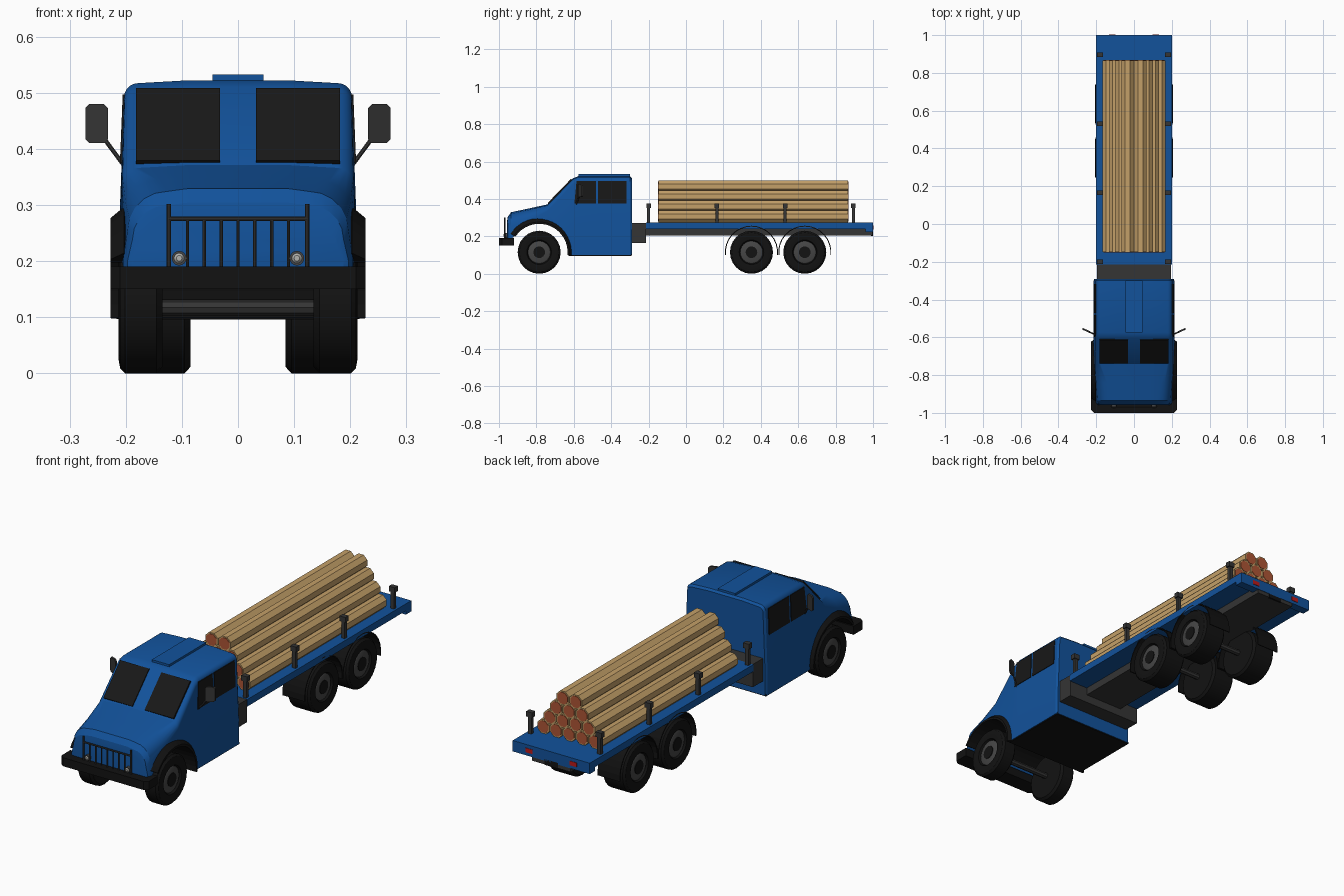
import bpy, bmesh
from math import sin, cos, pi, radians
from mathutils import Vector

if "Cube" in bpy.data.objects:
    bpy.data.objects.remove(bpy.data.objects["Cube"])


def material(name, rgb):
    m = bpy.data.materials.new(name)
    m.diffuse_color = (*rgb, 1)
    m.use_nodes = True
    m.node_tree.nodes["Principled BSDF"].inputs["Base Color"].default_value = m.diffuse_color
    return m


BLUE = material("blue_paint", (0.006, 0.085, 0.33))
BLACK = material("black_rubber", (0.006, 0.006, 0.006))
GLASS = material("dark_glass", (0.009, 0.009, 0.009))
DARK = material("dark_metal", (0.035, 0.035, 0.035))
HUB = material("hub_grey", (0.06, 0.06, 0.06))
LAMP = material("lamp_glass", (0.45, 0.45, 0.42))
RED = material("tail_red", (0.5, 0.01, 0.01))
BARK = material("log_bark", (0.55, 0.35, 0.14))
CUT = material("log_cut", (0.42, 0.09, 0.035))


def loft(name, rings, mat, smooth=False):
    """Skin a list of closed rings and cap both ends."""
    bm = bmesh.new()
    vs = [[bm.verts.new(p) for p in r] for r in rings]
    n = len(rings[0])
    for a, b in zip(vs, vs[1:]):
        for i in range(n):
            j = (i + 1) % n
            bm.faces.new((a[i], a[j], b[j], b[i]))
    bm.faces.new(vs[0][::-1])
    bm.faces.new(vs[-1])
    bmesh.ops.recalc_face_normals(bm, faces=bm.faces)
    me = bpy.data.meshes.new(name)
    bm.to_mesh(me)
    bm.free()
    ob = bpy.data.objects.new(name, me)
    bpy.context.collection.objects.link(ob)
    me.materials.append(mat)
    if smooth:
        bpy.ops.object.select_all(action='DESELECT')
        ob.select_set(True)
        bpy.context.view_layer.objects.active = ob
        bpy.ops.object.shade_smooth_by_angle(angle=radians(30))
    return ob


def box(name, x, y, z, mat):
    rings = [[(x[0], y[0], k), (x[1], y[0], k), (x[1], y[1], k), (x[0], y[1], k)] for k in z]
    return loft(name, rings, mat)


def panel(name, pts, offset, mat):
    return loft(name, [pts, [tuple(Vector(p) + Vector(offset)) for p in pts]], mat)


def turned(name, profile, y, z, mat, n=24, axis='x'):
    """Revolve (position, radius) pairs about an x or y axis."""
    rings = []
    for u, r in profile:
        c = [(r * cos(2 * pi * i / n), r * sin(2 * pi * i / n)) for i in range(n)]
        if axis == 'x':
            rings.append([(u, y + a, z + b) for a, b in c])
        else:
            rings.append([(y + a, u, z + b) for a, b in c])
    return loft(name, rings, mat, True)


def tube(name, a, b, r, mat, n=8):
    a, b = Vector(a), Vector(b)
    q = (b - a).to_track_quat('Z', 'Y')
    c = [q @ Vector((r * cos(2 * pi * i / n), r * sin(2 * pi * i / n), 0)) for i in range(n)]
    return loft(name, [[tuple(p + v) for v in c] for p in (a, b)], mat, True)


# Cab: sections (y, top z, top half width, lower half width, corner radius)
def cab_section(y, t, wt, wb, r):
    half = [(wb, 0.10), (wb, 0.20)]
    for i in range(6):
        a = i * pi / 10
        half.append((wt - r + r * cos(a), t - 0.006 - r + r * sin(a)))
    half.append((0.09, t - 0.001))
    return [(x, y, z) for x, z in half] + [(-x, y, z) for x, z in half[::-1]]


stations = [(-0.958, 0.275, 0.180, 0.188, 0.05), (-0.953, 0.305, 0.188, 0.197, 0.06),
            (-0.935, 0.330, 0.197, 0.205, 0.07), (-0.84, 0.350, 0.203, 0.210, 0.06),
            (-0.74, 0.372, 0.207, 0.213, 0.03), (-0.605, 0.511, 0.203, 0.214, 0.025),
            (-0.575, 0.523, 0.203, 0.214, 0.025), (-0.30, 0.523, 0.203, 0.214, 0.025),
            (-0.29, 0.514, 0.197, 0.208, 0.022)]
cab = loft("cab", [cab_section(*s) for s in stations], BLUE)

# Wheel arch opening
WY, WZ, WR = -0.785, 0.115, 0.115
arch = [(WY + 0.16 * cos(radians(a)), WZ + 0.16 * sin(radians(a))) for a in range(0, 160, 10)]
cut = [(-0.625, 0.0)] + arch + [(-0.94, 0.187), (-1.1, 0.187), (-1.1, 0.0)]
cutter = loft("arch_cutter", [[(x, y, z) for y, z in cut] for x in (-0.4, 0.4)], BLUE)
cutter.hide_render = True
mod = cab.modifiers.new("arch", 'BOOLEAN')
mod.operation, mod.object, mod.solver = 'DIFFERENCE', cutter, 'EXACT'
bpy.ops.object.select_all(action='DESELECT')
bpy.context.view_layer.objects.active = cab
cab.select_set(True)
bpy.ops.object.modifier_apply(modifier=mod.name)
bpy.data.objects.remove(cutter)
bpy.ops.object.shade_smooth_by_angle(angle=radians(25))

# Fender flare and liner, roof panel, sill
section = [(-0.227, 0.152), (0.227, 0.152), (0.227, 0.162), (0.203, 0.182), (0.190, 0.161),
           (-0.190, 0.161), (-0.203, 0.182), (-0.227, 0.162)]
loft("fender_flare", [[(x, WY + r * cos(radians(a)), WZ + r * sin(radians(a))) for x, r in section]
                      for a in range(-6, 156, 9)], BLACK)
box("roof_panel", (-0.045, 0.045), (-0.575, -0.30), (0.51, 0.532), BLUE)
box("cab_sill", (-0.211, 0.211), (-0.625, -0.292), (0.096, 0.106), BLACK)

# Bumper and grille guard
loft("bumper", [[(-0.227, -0.92, z), (-0.227, -0.985, z), (-0.21, -1.0, z), (0.21, -1.0, z),
                 (0.227, -0.985, z), (0.227, -0.92, z)] for z in (0.15, 0.19)], BLACK)
for i in range(-3, 4):
    tube("guard_bar", (i * 0.03, -0.97, 0.185), (i * 0.03, -0.97, 0.275), 0.003, DARK)
tube("guard_rail", (-0.123, -0.97, 0.275), (0.123, -0.97, 0.275), 0.004, DARK)

# Windscreen, side windows, mirrors, headlights
for s in (-1, 1):
    tube("guard_post", (s * 0.123, -0.97, 0.185), (s * 0.123, -0.97, 0.302), 0.004, DARK)
    panel("windscreen", [(s * 0.032, -0.733, 0.373), (s * 0.182, -0.733, 0.373),
                         (s * 0.182, -0.608, 0.502), (s * 0.032, -0.608, 0.502)],
          (0, -0.006, 0.006), GLASS)
    for name, y0, y1, y2 in (("front_window", -0.597, -0.585, -0.482), ("rear_window", -0.47, -0.47, -0.318)):
        panel(name, [(s * 0.195, y0, 0.375), (s * 0.195, y2, 0.375),
                     (s * 0.190, y2, 0.497), (s * 0.190, y1, 0.497)], (s * 0.0155, 0, 0), GLASS)
    c = [(0.232, 0.417), (0.239, 0.41), (0.265, 0.41), (0.272, 0.417),
         (0.272, 0.473), (0.265, 0.48), (0.239, 0.48), (0.232, 0.473)]
    panel("mirror", [(s * x, -0.578 + (x - 0.232) * 0.45, z) for x, z in c], (0, 0.01, 0), DARK)
    tube("mirror_arm", (s * 0.203, -0.587, 0.37), (s * 0.24, -0.57, 0.42), 0.004, DARK)
    turned("headlight_rim", [(-0.972, 0.013), (-0.945, 0.013)], s * 0.105, 0.205, HUB, 16, 'y')
    turned("headlight", [(-0.976, 0.005), (-0.971, 0.010), (-0.95, 0.010)], s * 0.105, 0.205, LAMP, 16, 'y')

# Wheels, axles, rear mudguards
for y, inner, outer in ((WY, 0.135, 0.213), (0.35, 0.085, 0.207), (0.635, 0.085, 0.207)):
    tube("axle", (-0.15, y, 0.117), (0.15, y, 0.117), 0.014, DARK)
    for s in (-1, 1):
        tyre = [(inner, 0.06), (inner, 0.104), (inner + 0.01, WR), (outer - 0.012, WR),
                (outer - 0.003, 0.106), (outer, 0.09), (outer - 0.004, 0.066), (outer - 0.018, 0.06)]
        turned("tyre", [(s * u, r) for u, r in tyre], y, WZ, BLACK)
        turned("wheel_disc", [(s * (outer - 0.03), 0.06), (s * (outer - 0.012), 0.06),
                              (s * (outer - 0.008), 0.052)], y, WZ, HUB)
        turned("hub_cap", [(s * (outer - 0.02), 0.031), (s * (outer - 0.005), 0.031)], y, WZ, BLACK)
        if y > 0:
            loft("mudguard", [[(s * x, y + r * cos(radians(a)), WZ + r * sin(radians(a)))
                               for x, r in ((0.085, 0.137), (0.2, 0.137), (0.2, 0.142), (0.085, 0.142))]
                              for a in range(-6, 187, 12)], BLACK)

# Flat bed, frame, tail
box("frame_front", (-0.197, 0.197), (-0.295, -0.215), (0.165, 0.272), DARK)
box("frame_rail", (-0.10, 0.10), (-0.22, 0.998), (0.204, 0.242), DARK)
box("bed", (-0.2, 0.2), (-0.215, 1.0), (0.24, 0.273), BLUE)
box("tail_beam", (-0.2, 0.2), (0.96, 1.0), (0.222, 0.25), BLUE)
box("tail_plate", (-0.035, 0.035), (0.99, 1.0), (0.203, 0.23), BLACK)
for s in (-1, 1):
    box("tail_light", (s * 0.115 - 0.018, s * 0.115 + 0.018), (0.99, 1.002), (0.237, 0.257), RED)
    # Side stakes
    for y in (-0.2, 0.165, 0.53, 0.895):
        box("stake", (s * 0.18 - 0.009, s * 0.18 + 0.009), (y - 0.008, y + 0.008), (0.265, 0.36), DARK)
        box("stake_cap", (s * 0.18 - 0.015, s * 0.18 + 0.015), (y - 0.012, y + 0.012), (0.352, 0.376), DARK)

# Log stack
for row in range(4):
    n = 5 - row
    for i in range(n):
        x, z = (i - (n - 1) / 2) * 0.067, 0.305 + row * 0.0535
        c = [(0.035 * cos(pi * k / 4 + pi / 8), 0.035 * sin(pi * k / 4 + pi / 8)) for k in range(8)]
        loft("log", [[(x + a, y, z + b) for a, b in c] for y in (-0.148, 0.866)], BARK)
        loft("log_core", [[(x + a * 0.82, y, z + b * 0.82) for a, b in c] for y in (-0.15, 0.868)], CUT)
